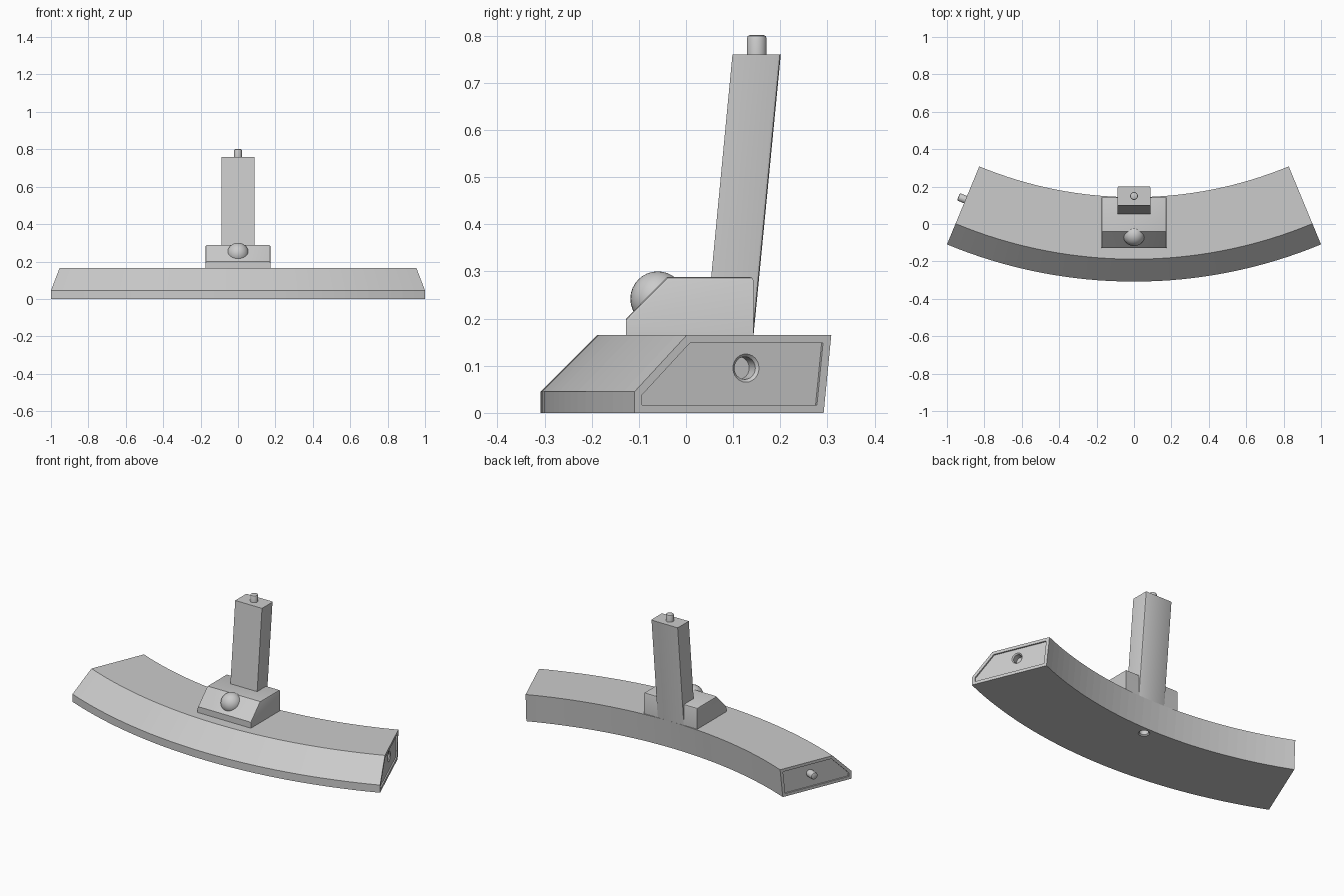
import bpy, bmesh, math
from mathutils import Vector

if "Cube" in bpy.data.objects:
    bpy.data.objects.remove(bpy.data.objects["Cube"])

CY = 2.305                    # centre of the arc in y
HALF = math.radians(22.5)     # half sweep
SEG = 32
RECESS = 0.008


def finish(name, bm, smooth=False):
    bmesh.ops.recalc_face_normals(bm, faces=bm.faces[:])
    me = bpy.data.meshes.new(name)
    bm.to_mesh(me)
    bm.free()
    ob = bpy.data.objects.new(name, me)
    bpy.context.collection.objects.link(ob)
    bpy.ops.object.select_all(action='DESELECT')
    bpy.context.view_layer.objects.active = ob
    ob.select_set(True)
    if smooth:
        bpy.ops.object.shade_smooth_by_angle(angle=math.radians(35))
    return ob


def lathe(name, profile, loc, axis, steps=24):
    """Closed solid from (radius, height) rings, turned to point along axis."""
    bm = bmesh.new()
    rings = [[bm.verts.new((r * math.cos(2 * math.pi * i / steps),
                            r * math.sin(2 * math.pi * i / steps), h))
              for i in range(steps)] for r, h in profile]
    for a, b in zip(rings, rings[1:]):
        for i in range(steps):
            j = (i + 1) % steps
            bm.faces.new((a[i], a[j], b[j], b[i]))
    bm.faces.new(rings[0][::-1])
    bm.faces.new(rings[-1])
    rot = Vector(axis).to_track_quat('Z', 'Y').to_matrix()
    bmesh.ops.rotate(bm, verts=bm.verts[:], matrix=rot)
    bmesh.ops.translate(bm, verts=bm.verts[:], vec=loc)
    return finish(name, bm, True)


def side_prism(name, yz, half_width, bevel):
    """Extrude a side profile across x and soften its edges."""
    bm = bmesh.new()
    a = [bm.verts.new((-half_width, y, z)) for y, z in yz]
    b = [bm.verts.new((half_width, y, z)) for y, z in yz]
    n = len(yz)
    for i in range(n):
        j = (i + 1) % n
        bm.faces.new((a[i], a[j], b[j], b[i]))
    bm.faces.new(a[::-1])
    bm.faces.new(b)
    bmesh.ops.recalc_face_normals(bm, faces=bm.faces[:])
    edges = [e for e in bm.edges if bevel(e)]
    bmesh.ops.bevel(bm, geom=edges, offset=0.007, segments=2, profile=0.5, affect='EDGES')
    return finish(name, bm, True)


def polar(r, a, z):
    return Vector((r * math.sin(a), CY - r * math.cos(a), z))


# curved base with recessed end panels
section = [(2.613, 0), (2.613, .045), (2.493, .165), (2.1615, .165), (2.179, 0)]
bm = bmesh.new()
rows = [[bm.verts.new(polar(r, -HALF + 2 * HALF * i / SEG, z)) for r, z in section]
        for i in range(SEG + 1)]
for a, b in zip(rows, rows[1:]):
    for i in range(5):
        j = (i + 1) % 5
        bm.faces.new((a[i], a[j], b[j], b[i]))
ends = [bm.faces.new(rows[0][::-1]), bm.faces.new(rows[-1])]
bmesh.ops.recalc_face_normals(bm, faces=bm.faces[:])
bmesh.ops.inset_individual(bm, faces=ends, thickness=.017, use_even_offset=True)
for f in bmesh.ops.extrude_discrete_faces(bm, faces=ends)['faces']:
    f.normal_update()
    bmesh.ops.translate(bm, verts=f.verts[:], vec=-f.normal * RECESS)
base = finish("curved_base", bm)

# sockets in the right end and the underside
out_r = Vector((math.cos(HALF), math.sin(HALF), 0))
out_l = Vector((-math.cos(HALF), math.sin(HALF), 0))
socket = [(.024, -.04), (.024, -.006), (.030, 0), (.030, .005)]
cutters = [
    lathe("end_socket_cutter", socket, polar(2.354, HALF, .095) - out_r * RECESS, out_r),
    lathe("bottom_socket_cutter", socket, (0, .08, 0), (0, 0, -1)),
]
for c in cutters:
    c.hide_render = True
    mod = base.modifiers.new("socket", 'BOOLEAN')
    mod.operation = 'DIFFERENCE'
    mod.solver = 'EXACT'
    mod.object = c
    bpy.context.view_layer.objects.active = base
    bpy.ops.object.modifier_apply(modifier=mod.name)
for c in cutters:
    bpy.data.objects.remove(c)

# connecting pegs on the left end and the tower top
peg = [(.021, -.012), (.021, .034), (.019, .039), (.015, .041)]
lathe("end_peg", [(r, h + .008) for r, h in peg], polar(2.354, -HALF, .095) - out_l * RECESS, out_l)
lathe("top_peg", peg, (0, .15, .76), (0, 0, 1))

# mounting block with sloped front
side_prism("mounting_block",
           [(-.127, .16), (-.127, .2), (-.04, .288), (.143, .288), (.143, .165), (.13, .16)],
           .173, lambda e: all(v.co.z > .19 for v in e.verts)
           and any(v.co.y > -.1 for v in e.verts)
           and not all(v.co.y < 0 and abs(e.verts[0].co.x - e.verts[1].co.x) > .1 for v in e.verts))

# leaning tower, soft upright back edges
side_prism("leaning_tower",
           [(.0415, .163), (.0985, .76), (.201, .76), (.143, .163)],
           .087, lambda e: all(v.co.y > .14 for v in e.verts)
           and abs(e.verts[0].co.z - e.verts[1].co.z) > .1)

# round knob on the block slope
bpy.ops.mesh.primitive_uv_sphere_add(segments=32, ring_count=16, radius=.058,
                                     location=(0, -.06, .242))
bpy.context.object.name = "round_knob"
bpy.ops.object.shade_smooth_by_angle(angle=math.radians(35))
